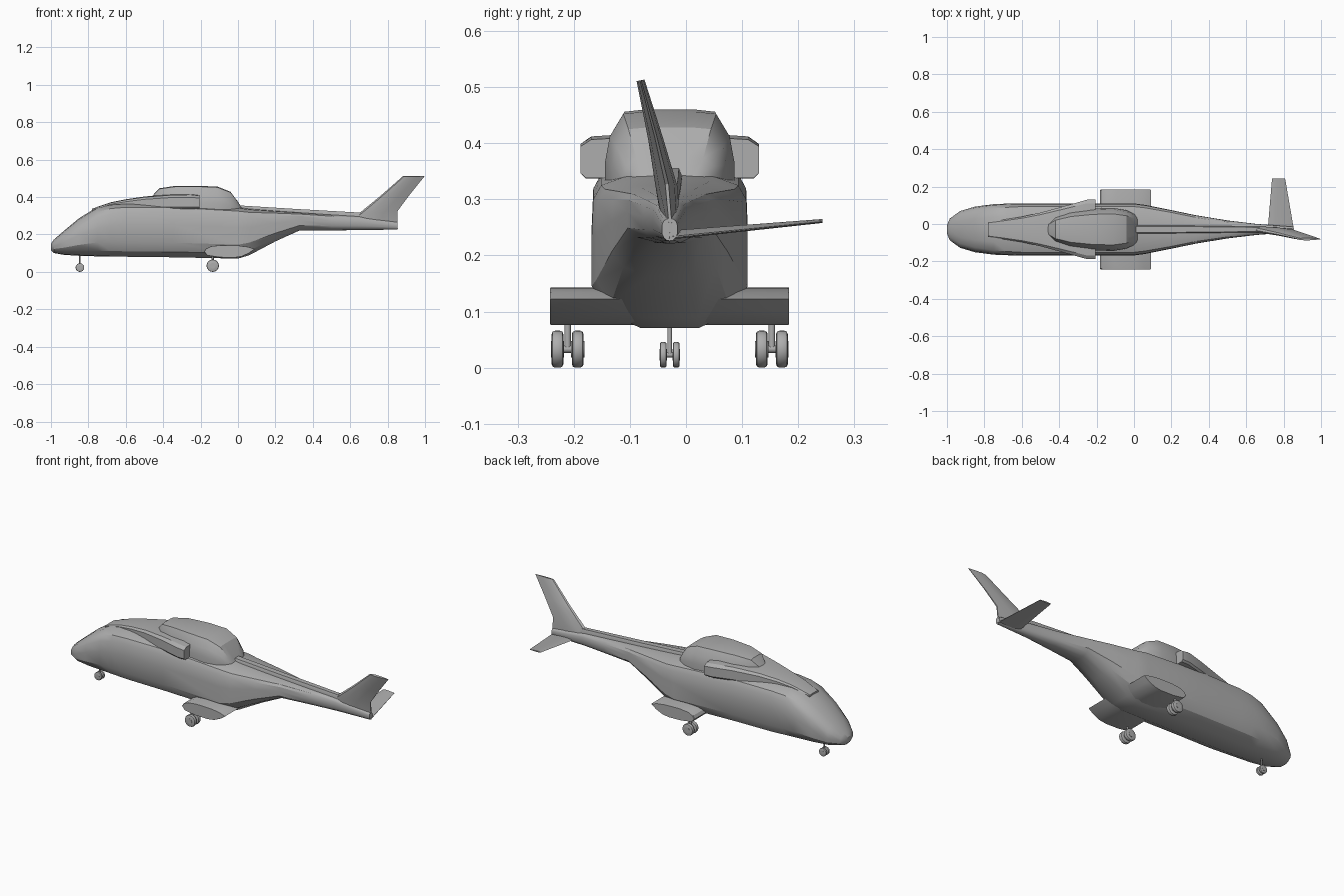
import bpy, bmesh, math
from mathutils import Vector

if "Cube" in bpy.data.objects:
    bpy.data.objects.remove(bpy.data.objects["Cube"])

CY = -0.029  # the fuselage centreline, offset because the stabiliser is one-sided

grey = bpy.data.materials.new("airframe grey")
grey.diffuse_color = (0.42, 0.42, 0.42, 1)
grey.use_nodes = True
grey.node_tree.nodes["Principled BSDF"].inputs["Base Color"].default_value = grey.diffuse_color


def finish(name, bm, angle=30):
    bmesh.ops.recalc_face_normals(bm, faces=bm.faces)
    me = bpy.data.meshes.new(name)
    bm.to_mesh(me)
    bm.free()
    ob = bpy.data.objects.new(name, me)
    bpy.context.collection.objects.link(ob)
    me.materials.append(grey)
    bpy.ops.object.select_all(action='DESELECT')
    ob.select_set(True)
    bpy.context.view_layer.objects.active = ob
    bpy.ops.object.shade_smooth_by_angle(angle=math.radians(angle))
    return ob


def skin(name, rings, angle=30):
    """Bridge closed rings of points and cap both ends."""
    bm = bmesh.new()
    loops = [[bm.verts.new(p) for p in r] for r in rings]
    n = len(loops[0])
    for a, b in zip(loops, loops[1:]):
        for i in range(n):
            j = (i + 1) % n
            bm.faces.new((a[i], a[j], b[j], b[i]))
    bm.faces.new(loops[0])
    bm.faces.new(loops[-1])
    return finish(name, bm, angle)


def hull(name, section, stations, angle=30):
    """Loft a half section (width, height; bottom to top) along x.
    Stations: x, bottom z, top z, half width, roundness."""
    rings = []
    for x, zb, zt, hw, rnd in stations:
        half = []
        for k, (w, t) in enumerate(section):
            a = math.pi * k / (len(section) - 1)
            w2, t2 = math.sin(a), 0.5 - 0.5 * math.cos(a)
            w, t = w + (w2 - w) * rnd, t + (t2 - t) * rnd
            half.append((w * hw, zb + t * (zt - zb)))
        pts = half + [(-w, z) for w, z in half[-2:0:-1]]
        rings.append([(x, CY + w, z) for w, z in pts])
    return skin(name, rings, angle)


def blade(name, sections):
    """Aerofoil surface. Sections: lead (x, z), trail (x, z), y, thickness direction (y, z), thickness."""
    foil = [(0, 0), (0.06, 0.3), (0.3, 0.5), (0.65, 0.36), (1, 0.08),
            (1, -0.08), (0.65, -0.36), (0.3, -0.5), (0.06, -0.3)]
    rings = []
    for lead, trail, y, d, th in sections:
        a, b = Vector((lead[0], y, lead[1])), Vector((trail[0], y, trail[1]))
        rings.append([a.lerp(b, t) + Vector((0, d[0], d[1])) * h * th for t, h in foil])
    return skin(name, rings)


def rod(name, p, q, r, sides=12, bevel=0):
    p, q = Vector(p), Vector(q)
    bm = bmesh.new()
    bmesh.ops.create_cone(bm, cap_ends=True, segments=sides, radius1=r, radius2=r, depth=(q - p).length)
    if bevel:
        rims = [e for e in bm.edges if abs(e.verts[0].co.z - e.verts[1].co.z) < 1e-6]
        bmesh.ops.bevel(bm, geom=rims, offset=bevel, segments=2, profile=0.5, affect='EDGES')
    rot = (q - p).to_track_quat('Z', 'Y').to_matrix()
    for v in bm.verts:
        v.co = rot @ v.co + (p + q) / 2
    return finish(name, bm, 40)


# Fuselage and tail boom
body = [(0, 0), (0.38, 0.0), (0.8, 0.1), (1, 0.27), (1, 0.6),
        (0.98, 0.83), (0.88, 0.92), (0.55, 0.98), (0, 1)]
hull("fuselage", body, [
    (-1.0, 0.115, 0.15, 0.022, 1), (-0.985, 0.101, 0.172, 0.058, 0.9), (-0.93, 0.091, 0.22, 0.098, 0.7),
    (-0.85, 0.086, 0.287, 0.122, 0.5), (-0.75, 0.083, 0.348, 0.135, 0.3), (-0.68, 0.082, 0.364, 0.138, 0.15),
    (-0.6, 0.081, 0.368, 0.139, 0), (-0.35, 0.078, 0.368, 0.139, 0), (0, 0.071, 0.347, 0.139, 0),
    (0.06, 0.089, 0.338, 0.131, 0), (0.2, 0.163, 0.327, 0.103, 0), (0.33, 0.222, 0.318, 0.076, 0.2),
    (0.5, 0.221, 0.307, 0.048, 0.4), (0.65, 0.224, 0.298, 0.03, 0.5), (0.852, 0.226, 0.266, 0.014, 0.6)])

# Spine running along the boom
block = [(0, 0), (1, 0), (1, 0.72), (0.75, 1), (0, 1)]
hull("boom_spine", block, [(-0.02, 0.31, 0.357, 0.022, 0), (0.3, 0.29, 0.337, 0.02, 0),
                           (0.67, 0.26, 0.316, 0.015, 0)])

# Engine cowling widening backwards into two side pods
cowl = [(0, 0), (0.94, 0), (1, 0.12), (1, 0.78), (0.88, 0.95), (0.5, 1), (0, 1)]
hull("engine_cowling", cowl, [
    (-0.78, 0.32, 0.338, 0.04, 0), (-0.68, 0.325, 0.372, 0.055, 0), (-0.6, 0.33, 0.388, 0.068, 0),
    (-0.5, 0.335, 0.403, 0.09, 0), (-0.36, 0.338, 0.414, 0.128, 0), (-0.25, 0.337, 0.416, 0.159, 0),
    (-0.205, 0.338, 0.41, 0.159, 0)])

# Rotor housing dome
dome = [(0, 0), (1, 0), (1, 0.3), (0.93, 0.65), (0.72, 0.97), (0.4, 1), (0, 1)]
hull("rotor_housing", dome, [
    (-0.46, 0.33, 0.405, 0.035, 0), (-0.42, 0.33, 0.447, 0.068, 0), (-0.34, 0.33, 0.459, 0.095, 0),
    (-0.22, 0.33, 0.46, 0.112, 0), (-0.11, 0.33, 0.456, 0.115, 0), (-0.04, 0.33, 0.428, 0.102, 0),
    (0.0, 0.33, 0.375, 0.083, 0), (0.022, 0.325, 0.338, 0.06, 0)])

# Canted tail fin and one-sided stabiliser
side = (1, 0.2)
blade("tail_fin", [((0.56, 0.25), (0.852, 0.235), -0.026, side, 0.03),
                   ((0.65, 0.315), (0.854, 0.327), -0.034, side, 0.038),
                   ((0.76, 0.405), (0.917, 0.412), -0.054, side, 0.026),
                   ((0.882, 0.512), (0.998, 0.512), -0.081, side, 0.014)])
up = (0, 1)
blade("stabiliser", [((0.715, 0.238), (0.855, 0.232), -0.03, up, 0.016),
                     ((0.738, 0.262), (0.808, 0.26), 0.243, up, 0.007)])

# Sponson stub wings
outline = [(-0.182, 0.108), (-0.172, 0.124), (-0.145, 0.137), (-0.09, 0.143), (0, 0.141), (0.055, 0.134),
           (0.09, 0.122), (0.06, 0.1), (0.02, 0.082), (-0.02, 0.076), (-0.1, 0.078), (-0.165, 0.088)]
for s, tag in ((1, "left"), (-1, "right")):
    rings = []
    for y, k in ((0.04, 1), (0.21, 1), (0.213, 0.98)):
        rings.append([(-0.05 + (x + 0.05) * k, CY + s * y, 0.11 + (z - 0.11) * k) for x, z in outline])
    skin("sponson_" + tag, rings)


# Twin-wheel landing gear
def gear(name, x, y, r, gap, width, top):
    rod(name + "_strut", (x, y, r), (x, y, top), r * 0.18)
    rod(name + "_axle", (x, y - gap, r), (x, y + gap, r), r * 0.2)
    for s, tag in ((1, "left"), (-1, "right")):
        c = y + s * gap
        rod(f"{name}_{tag}_tyre", (x, c - width / 2, r), (x, c + width / 2, r), r, 18, width * 0.3)
        rod(f"{name}_{tag}_hub", (x, c - width * 0.56, r), (x, c + width * 0.56, r), r * 0.45)


gear("nose_gear", -0.845, CY, 0.023, 0.0115, 0.012, 0.1)
for s, tag in ((1, "left"), (-1, "right")):
    gear("main_gear_" + tag, -0.135, CY + s * 0.182, 0.033, 0.018, 0.021, 0.1)
